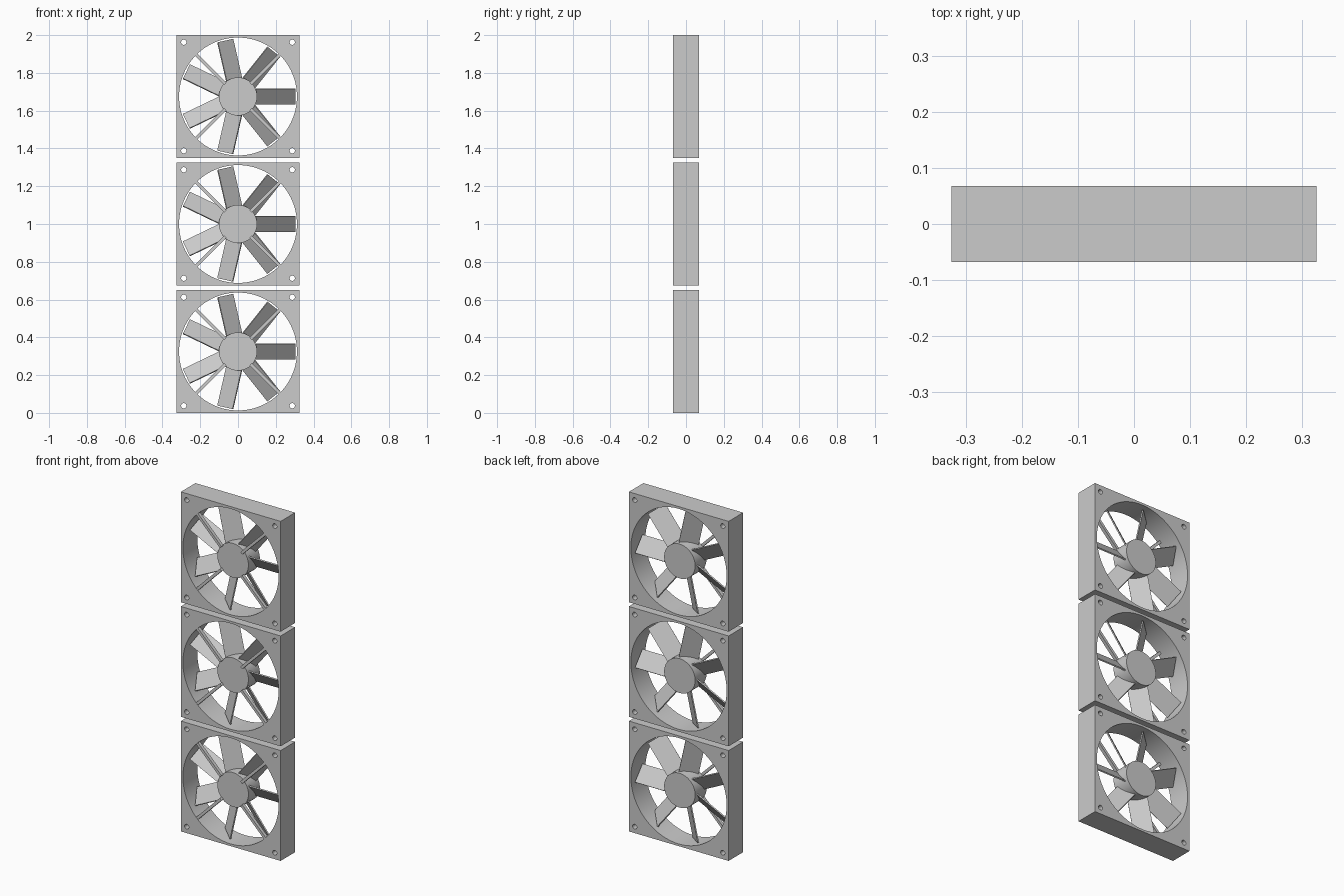
import bpy
import bmesh
from math import pi, cos, sin, radians
from mathutils import Matrix, Vector

cube = bpy.data.objects.get("Cube")
if cube:
    bpy.data.objects.remove(cube)

SIZE, DEPTH, GAP = 0.65, 0.135, 0.025
HALF, FRONT = SIZE / 2, -DEPTH / 2
BLADES = 7

grey = bpy.data.materials.new("grey")
grey.use_nodes = True
grey.diffuse_color = (0.6, 0.6, 0.6, 1)
grey.node_tree.nodes["Principled BSDF"].inputs["Base Color"].default_value = (0.6, 0.6, 0.6, 1)


def finish(bm, name):
    """Turn a bmesh into a mesh with smooth rounds and sharp edges."""
    bmesh.ops.recalc_face_normals(bm, faces=bm.faces)
    for f in bm.faces:
        f.smooth = True
    for e in bm.edges:
        e.smooth = e.is_manifold and e.calc_face_angle() < radians(30)
    mesh = bpy.data.meshes.new(name)
    bm.to_mesh(mesh)
    bm.free()
    mesh.materials.append(grey)
    return mesh


def loop(bm, points):
    verts = [bm.verts.new((x, FRONT, z)) for x, z in points]
    return [bm.edges.new((v, verts[i - 1])) for i, v in enumerate(verts)]


def circle(cx, cz, r, n):
    return [(cx + r * cos(2 * pi * i / n), cz + r * sin(2 * pi * i / n)) for i in range(n)]


def box(bm, size, matrix):
    bmesh.ops.create_cube(bm, size=1, matrix=matrix @ Matrix.Diagonal((*size, 1)))


def frame_mesh():
    """Square plate with a round duct and four screw holes, extruded back."""
    bm = bmesh.new()
    corners = [(-1, -1), (1, -1), (1, 1), (-1, 1)]
    edges = loop(bm, [(x * HALF, z * HALF) for x, z in corners])
    edges += loop(bm, circle(0, 0, 0.312, 96))
    for x, z in corners:
        edges += loop(bm, circle(x * 0.287, z * 0.287, 0.014, 24))
    bmesh.ops.triangle_fill(bm, edges=edges, use_beauty=True, normal=(0, -1, 0))
    ext = bmesh.ops.extrude_face_region(bm, geom=bm.faces[:], use_keep_orig=True)
    moved = [g for g in ext["geom"] if isinstance(g, bmesh.types.BMVert)]
    bmesh.ops.translate(bm, verts=moved, vec=Vector((0, DEPTH, 0)))
    return finish(bm, "frame")


def hub_mesh():
    bm = bmesh.new()
    place = Matrix.Translation((0, 0.006, 0)) @ Matrix.Rotation(pi / 2, 4, "X")
    bmesh.ops.create_cone(bm, cap_ends=True, segments=64, radius1=0.101,
                          radius2=0.101, depth=0.106, matrix=place)
    return finish(bm, "hub")


def blades_mesh():
    """Flat pitched blades, the first pointing to the left side."""
    bm = bmesh.new()
    for i in range(BLADES):
        spin = Matrix.Rotation(-2 * pi * i / BLADES, 4, "Y")
        pitch = Matrix.Rotation(radians(40), 4, "X")
        box(bm, (0.215, 0.007, 0.108), spin @ Matrix.Translation((0.196, 0.004, 0)) @ pitch)
    return finish(bm, "blades")


def struts_mesh():
    """Four diagonal bars across the front."""
    bm = bmesh.new()
    for i in range(4):
        spin = Matrix.Rotation(pi / 4 + i * pi / 2, 4, "Y")
        box(bm, (0.218, 0.02, 0.016), spin @ Matrix.Translation((0.204, FRONT + 0.0115, 0)))
    return finish(bm, "struts")


# Three identical fans stacked upwards
parts = {"frame": frame_mesh(), "hub": hub_mesh(),
         "blades": blades_mesh(), "struts": struts_mesh()}
for level, label in enumerate(("lower", "middle", "upper")):
    for part, mesh in parts.items():
        obj = bpy.data.objects.new(f"{label}_{part}", mesh)
        obj.location.z = HALF + level * (SIZE + GAP)
        bpy.context.collection.objects.link(obj)
